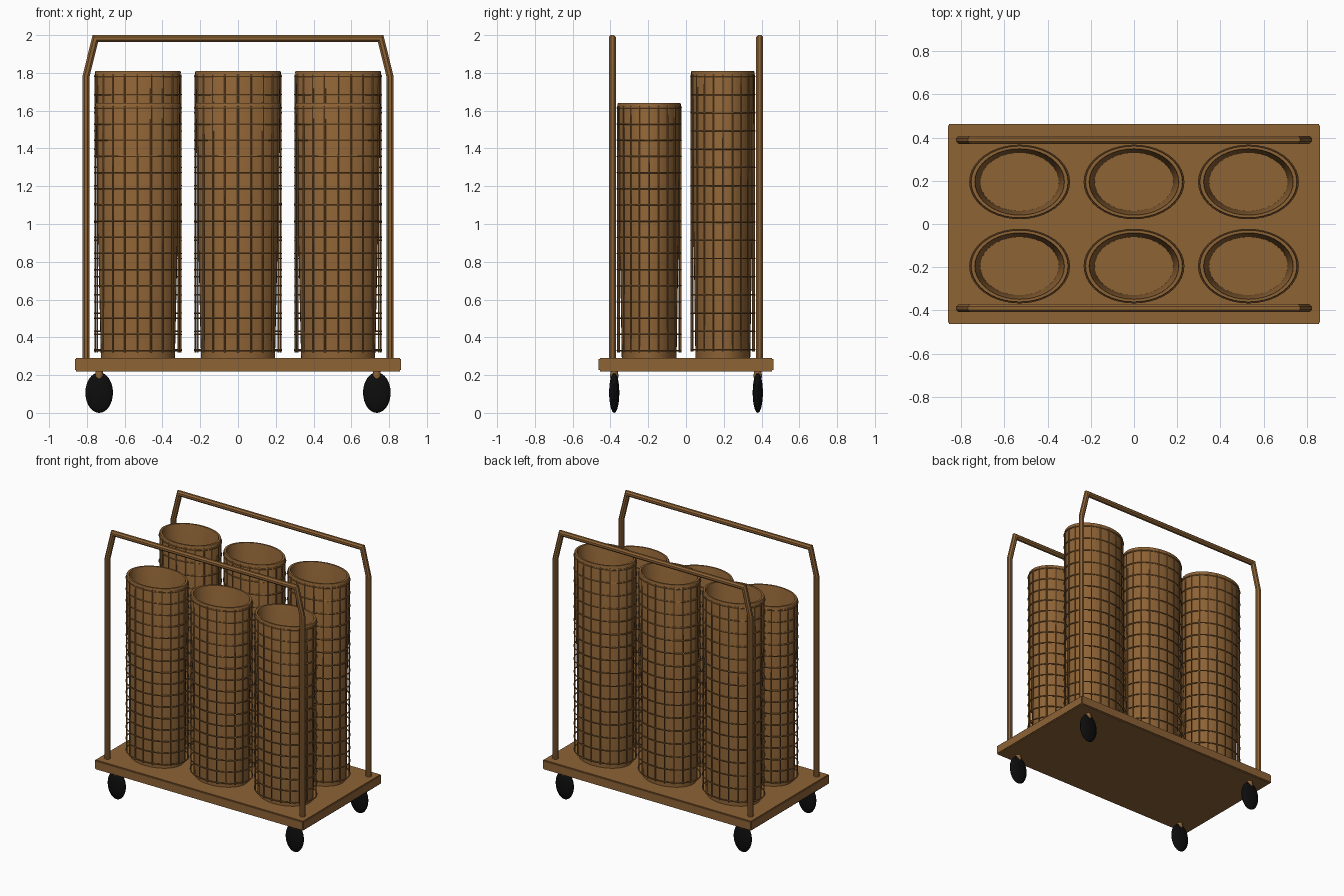
import bpy, bmesh, math
from mathutils import Matrix, Vector

if "Cube" in bpy.data.objects:
    bpy.data.objects.remove(bpy.data.objects["Cube"], do_unlink=True)


def material(name, color):
    m = bpy.data.materials.new(name)
    m.use_nodes = True
    m.diffuse_color = color
    m.node_tree.nodes["Principled BSDF"].inputs["Base Color"].default_value = color
    return m


BROWN = material("warm brown", (0.27, 0.125, 0.036, 1))
BLACK = material("wheel black", (0.004, 0.004, 0.004, 1))


def finish(name, bm, mat, smooth=True):
    bmesh.ops.recalc_face_normals(bm, faces=bm.faces)
    mesh = bpy.data.meshes.new(name)
    bm.to_mesh(mesh)
    bm.free()
    mesh.materials.append(mat)
    ob = bpy.data.objects.new(name, mesh)
    bpy.context.collection.objects.link(ob)
    if smooth:
        bpy.ops.object.select_all(action='DESELECT')
        ob.select_set(True)
        bpy.context.view_layer.objects.active = ob
        bpy.ops.object.shade_smooth_by_angle(angle=math.radians(35))
    return ob


def lathe(bm, profile, squash, closed=False, segments=40):
    """Turn a (radius, height) profile around z into an oval shell."""
    rings = []
    for r, z in profile:
        rings.append([bm.verts.new((r * math.cos(a), r * squash * math.sin(a), z))
                      for a in (math.tau * i / segments for i in range(segments))])
    pairs = list(zip(rings, rings[1:]))
    if closed:
        pairs.append((rings[-1], rings[0]))
    for lower, upper in pairs:
        for i in range(segments):
            j = (i + 1) % segments
            bm.faces.new((lower[i], lower[j], upper[j], upper[i]))
    return rings


def tube(bm, path, radius, sides=8):
    """Sweep a mitred round tube along a path lying in the xz plane."""
    rings = []
    pts = [Vector(p) for p in path]
    across = Vector((0, 1, 0))
    for k, p in enumerate(pts):
        d_in = (p - pts[max(k - 1, 0)]).normalized()
        d_out = (pts[min(k + 1, len(pts) - 1)] - p).normalized()
        side = across.cross((d_in + d_out).normalized())
        miter = 1 / max(0.5, (d_in + d_out).length / 2) if 0 < k < len(pts) - 1 else 1
        rings.append([bm.verts.new(p + radius * (across * math.cos(a) + side * miter * math.sin(a)))
                      for a in (math.tau * (i + 0.5) / sides for i in range(sides))])
    for r0, r1 in zip(rings, rings[1:]):
        for i in range(sides):
            j = (i + 1) % sides
            bm.faces.new((r0[i], r0[j], r1[j], r1[i]))
    bm.faces.new(rings[0])
    bm.faces.new(rings[-1])


# Platform
bm = bmesh.new()
bmesh.ops.create_cube(bm, size=1, matrix=Matrix.Translation((0, 0, 0.255))
                      @ Matrix.Diagonal((1.725, 0.925, 0.07, 1)))
bmesh.ops.bevel(bm, geom=bm.edges[:], offset=0.006, segments=2, affect='EDGES')
finish("platform", bm, BROWN)

# Push handles and casters
for y_side, end in ((-1, "front"), (1, "back")):
    bm = bmesh.new()
    half = [(0.805, 0.28), (0.805, 1.78), (0.755, 1.983)]
    path = [(-x, y_side * 0.39, z) for x, z in half]
    path += [(x, y_side * 0.39, z) for x, z in reversed(half)]
    tube(bm, path, 0.02)
    finish(end + "_handle", bm, BROWN)
    for x_side, side in ((-1, "right"), (1, "left")):
        place = Matrix.Translation((x_side * 0.735, y_side * 0.38, 0.107))
        bm = bmesh.new()
        bmesh.ops.create_uvsphere(bm, u_segments=24, v_segments=16, radius=1,
                                  matrix=place @ Matrix.Diagonal((0.073, 0.027, 0.107, 1)))
        finish(f"{end}_{side}_wheel", bm, BLACK)
        bm = bmesh.new()
        lathe(bm, [(0.0, 0.17), (0.018, 0.178), (0.024, 0.195), (0.02, 0.21), (0.02, 0.225)],
              1.0, segments=12)
        bmesh.ops.remove_doubles(bm, verts=bm.verts, dist=0.0001)
        bmesh.ops.translate(bm, verts=bm.verts, vec=(x_side * 0.735, y_side * 0.38, 0))
        finish(f"{end}_{side}_caster_stem", bm, BROWN)

# Oval baskets: tapered hollow bins wrapped in straight wire cages
SQUASH = 0.74
FLOOR = 0.29
WIRE = 0.0045
CAGE_R = 0.226
RINGS, UPRIGHTS = 16, 20


def basket(name, x, y, top):
    stretch = (top - FLOOR) / 1.35
    bm = bmesh.new()
    rings = lathe(bm, [(0.196, FLOOR), (0.227, top - 0.006), (0.224, top), (0.208, top),
                       (0.205, top - 0.006), (0.182, FLOOR + 0.02)], SQUASH)
    bm.faces.new(rings[0])
    bm.faces.new(rings[-1])
    finish(name + "_bin", bm, BROWN).location = (x, y, 0)

    bm = bmesh.new()
    low, high = FLOOR + 0.04 * stretch, FLOOR + 1.325 * stretch
    for k in range(RINGS):
        z = low + (high - low) * k / (RINGS - 1)
        section = [(CAGE_R + 0.003 + WIRE * math.cos(math.tau * i / 6),
                    z + WIRE * math.sin(math.tau * i / 6)) for i in range(6)]
        lathe(bm, section, SQUASH, closed=True)
    for k in range(UPRIGHTS):
        a = math.tau * k / UPRIGHTS
        px, py = CAGE_R * math.cos(a), CAGE_R * SQUASH * math.sin(a)
        tube(bm, [(px, py, low - 0.01), (px, py, high + 0.01)], WIRE, 6)
    finish(name + "_cage", bm, BROWN).location = (x, y, 0)


for x, column in ((-0.53, "right"), (0, "middle"), (0.53, "left")):
    basket(f"front_{column}_basket", x, -0.195, 1.64)
    basket(f"back_{column}_basket", x, 0.195, 1.81)
